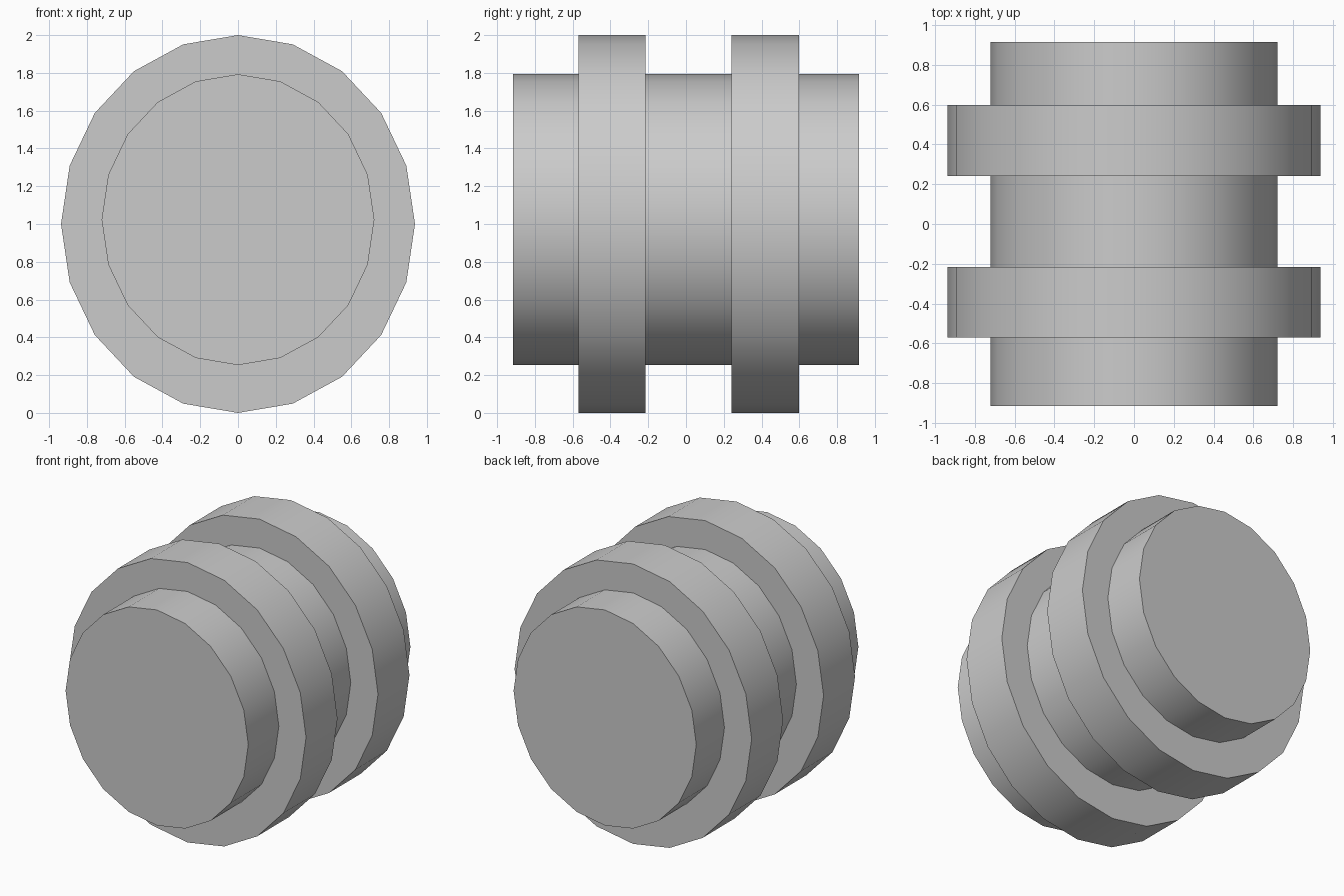
import bpy, math

if "Cube" in bpy.data.objects:
    bpy.data.objects.remove(bpy.data.objects["Cube"])

SIDES = 20


def drum(name, rx, rz, zc, y0, y1):
    """Capped 20-sided oval cylinder lying along y."""
    bpy.ops.mesh.primitive_cylinder_add(
        vertices=SIDES, radius=1, depth=1,
        location=(0, (y0 + y1) / 2, zc), rotation=(math.pi / 2, 0, 0))
    ob = bpy.context.object
    ob.name = name
    ob.scale = (rx, rz, y1 - y0)
    bpy.ops.object.transform_apply(location=False, rotation=True, scale=True)
    bpy.ops.object.shade_smooth_by_angle(angle=math.radians(30))
    return ob


# Central core, slightly raised above the band centre
drum("core", 0.722, 0.77, 1.023, -0.915, 0.915)

# Two raised bands around the core
for name, y0, y1 in (("front_band", -0.57, -0.215), ("back_band", 0.242, 0.597)):
    drum(name, 0.937, 1.0, 1.0, y0, y1)
